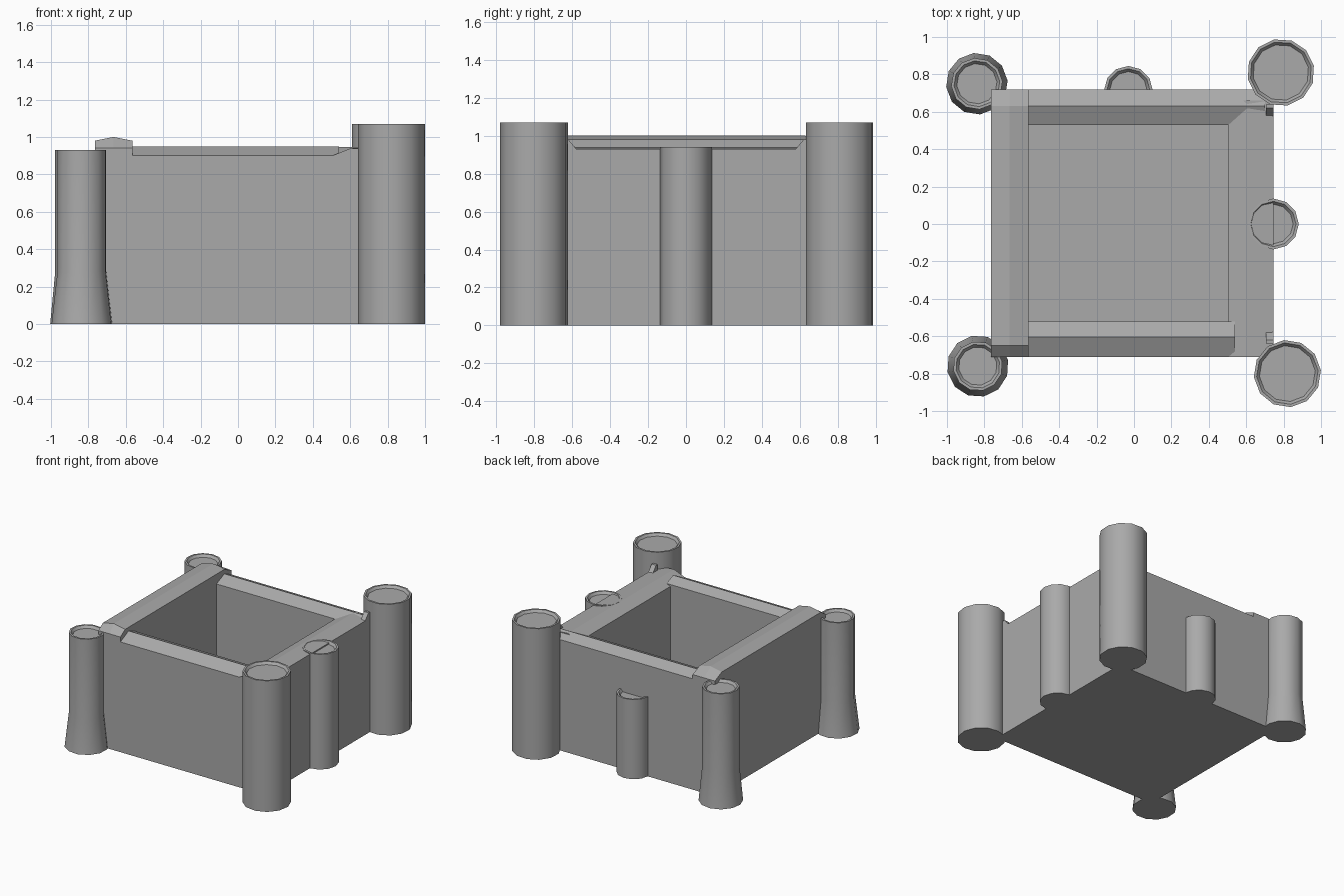
import bpy, bmesh, math

cube = bpy.data.objects.get("Cube")
if cube:
    bpy.data.objects.remove(cube, do_unlink=True)

stone = bpy.data.materials.new("grey_stone")
stone.use_nodes = True
GREY = (0.4, 0.4, 0.4, 1)
stone.diffuse_color = GREY
stone.node_tree.nodes["Principled BSDF"].inputs["Base Color"].default_value = GREY


def loft(name, rings, smooth=False):
    """Skin equal-sized rings of points and cap both ends."""
    bm = bmesh.new()
    loops = [[bm.verts.new(p) for p in ring] for ring in rings]
    n = len(loops[0])
    for a, b in zip(loops, loops[1:]):
        for i in range(n):
            j = (i + 1) % n
            bm.faces.new((a[i], a[j], b[j], b[i]))
    bm.faces.new(loops[0])
    bm.faces.new(loops[-1])
    bmesh.ops.recalc_face_normals(bm, faces=bm.faces)
    mesh = bpy.data.meshes.new(name)
    bm.to_mesh(mesh)
    bm.free()
    mesh.materials.append(stone)
    obj = bpy.data.objects.new(name, mesh)
    bpy.context.collection.objects.link(obj)
    if smooth:
        bpy.ops.object.select_all(action='DESELECT')
        obj.select_set(True)
        bpy.context.view_layer.objects.active = obj
        bpy.ops.object.shade_smooth_by_angle(angle=math.radians(40))
    return obj


def column(name, x, y, base, top, height, turn=0.0):
    """Twelve-sided column with a flared foot and a thin rim."""
    profile = [(base, 0), (top, 0.28), (top, height),
               (top - 0.015, height), (top - 0.03, height - 0.02)]
    angles = [math.tau * i / 12 + turn for i in range(12)]
    return loft(name, [[(x + r * math.cos(a), y + r * math.sin(a), z)
                        for a in angles] for r, z in profile], True)


def wall_x(name, profile, x0, x1):
    """Wall running along x from a (y, z) profile."""
    return loft(name, [[(x, y, z) for y, z in profile] for x in (x0, x1)])


def wall_y(name, sections):
    """Wall running along y from (y, profile) sections."""
    return loft(name, [[(x, y, z) for x, z in p] for y, p in sections])


# Corner towers
column("front_left_tower", 0.82, -0.80, 0.18, 0.18, 1.07, 0.1)
column("back_left_tower", 0.785, 0.81, 0.18, 0.18, 1.07, 0.2)
column("front_right_tower", -0.835, -0.76, 0.165, 0.133, 0.93, 0.2)
column("back_right_tower", -0.84, 0.75, 0.165, 0.138, 0.93, 0.1)

# Half-round buttresses
column("side_buttress", 0.745, 0.0, 0.136, 0.136, 0.94)
column("back_buttress", -0.03, 0.715, 0.13, 0.13, 0.65)

# Front and back walls with ridged tops
wall_x("front_wall", [(-0.71, 0), (-0.71, 0.90), (-0.605, 0.95),
                      (-0.52, 0.915), (-0.52, 0)], -0.6, 0.54)
wall_x("back_wall", [(0.53, 0), (0.53, 0.90), (0.63, 0.945),
                     (0.72, 0.905), (0.72, 0)], -0.6, 0.70)

# Left wall with a ridged top
left = [(0.505, 0), (0.505, 0.90), (0.605, 0.94), (0.745, 0.93), (0.745, 0)]
wall_y("left_wall", [(-0.71, left), (0.66, left)])

# Right wall, taller, with sloping ends


def right(edge, ridge):
    return [(-0.765, 0), (-0.765, edge), (-0.665, ridge), (-0.565, edge), (-0.565, 0)]


wall_y("right_wall", [(-0.71, right(0.94, 0.94)), (-0.65, right(0.98, 1.0)),
                      (0.63, right(0.98, 1.0)), (0.72, right(0.94, 0.94))])

# Small fins where the left wall meets its towers
for side, label in ((-1, "front"), (1, "back")):
    fin = [(0.64, 0.92), (0.64, 0.98), (0.62, 0.98), (0.57, 0.92)]
    loft(label + "_fin", [[(x, side * y, z) for y, z in fin] for x in (0.705, 0.745)])

# Courtyard floor
wall_x("floor", [(-0.7, 0), (-0.7, 0.02), (0.71, 0.02), (0.71, 0)], -0.75, 0.73)
